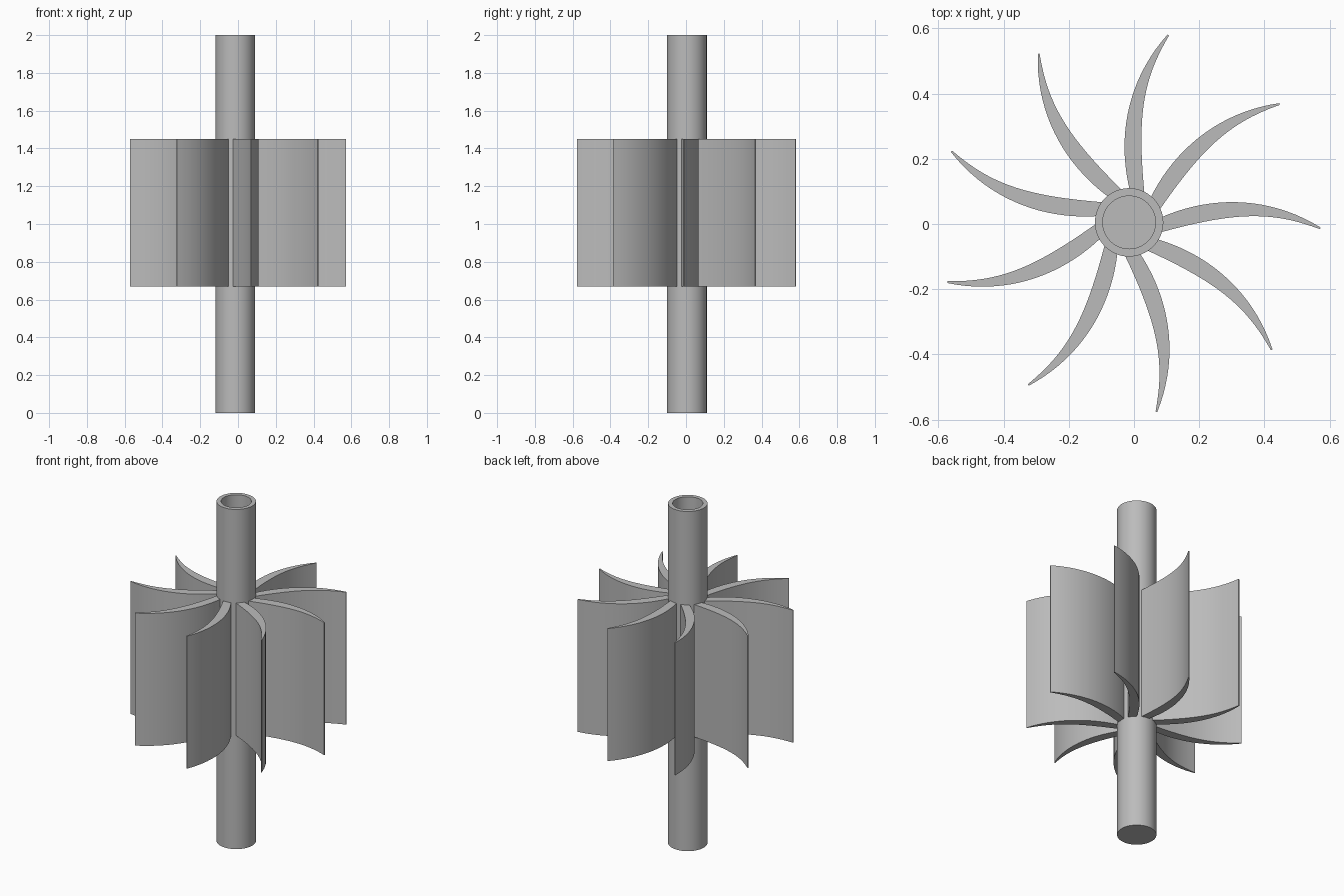
import bpy, bmesh
from math import cos, sin, pi, radians
from mathutils import Matrix, Vector
from mathutils.geometry import interpolate_bezier

cube = bpy.data.objects.get("Cube")
if cube:
    bpy.data.objects.remove(cube, do_unlink=True)

grey = bpy.data.materials.new("plain_grey")
grey.use_nodes = True
colour = (0.5, 0.5, 0.5, 1)
grey.diffuse_color = colour
grey.node_tree.nodes["Principled BSDF"].inputs["Base Color"].default_value = colour

AXIS = Vector((-0.015, 0.005, 0))
BLADES = 9


def finish(name, bm):
    """Turn a bmesh into a smooth object with sharp edges kept."""
    bmesh.ops.recalc_face_normals(bm, faces=bm.faces)
    mesh = bpy.data.meshes.new(name)
    bm.to_mesh(mesh)
    bm.free()
    mesh.materials.append(grey)
    obj = bpy.data.objects.new(name, mesh)
    bpy.context.collection.objects.link(obj)
    bpy.ops.object.select_all(action='DESELECT')
    obj.select_set(True)
    bpy.context.view_layer.objects.active = obj
    bpy.ops.object.shade_smooth_by_angle(angle=radians(30))
    return obj


# Shaft: closed at the bottom, bored from the top
def make_shaft(radius, bore, height, floor, sides=64):
    bm = bmesh.new()
    rings = []
    for r, z in ((radius, 0), (radius, height), (bore, height), (bore, floor)):
        rings.append([bm.verts.new((AXIS.x + r * cos(2 * pi * i / sides),
                                    AXIS.y + r * sin(2 * pi * i / sides), z))
                      for i in range(sides)])
    for a, b in zip(rings, rings[1:]):
        for i in range(sides):
            j = (i + 1) % sides
            bm.faces.new((a[i], a[j], b[j], b[i]))
    bm.faces.new(rings[0])
    bm.faces.new(rings[-1])
    return finish("shaft", bm)


# Blade: curved tapering outline, extruded upwards
def make_blade(index, low, high):
    upper = interpolate_bezier(Vector((0.095, 0.014)), Vector((0.25, 0.083)),
                               Vector((0.43, 0.082)), Vector((0.588, -0.016)), 20)
    lower = interpolate_bezier(Vector((0.586, -0.021)), Vector((0.44, 0.034)),
                               Vector((0.33, 0.034)), Vector((0.095, -0.031)), 20)
    bm = bmesh.new()
    face = bm.faces.new([bm.verts.new((p[0], p[1], low)) for p in upper + lower])
    top = bmesh.ops.extrude_face_region(bm, geom=[face], use_keep_orig=True)
    bmesh.ops.translate(bm, vec=(0, 0, high - low),
                        verts=[v for v in top["geom"] if isinstance(v, bmesh.types.BMVert)])
    turn = Matrix.Rotation(2 * pi * index / BLADES, 4, 'Z')
    bm.transform(Matrix.Translation(AXIS) @ turn)
    return finish(f"blade_{index + 1}", bm)


make_shaft(0.105, 0.081, 2.0, 0.1)
for n in range(BLADES):
    make_blade(n, 0.67, 1.45)
